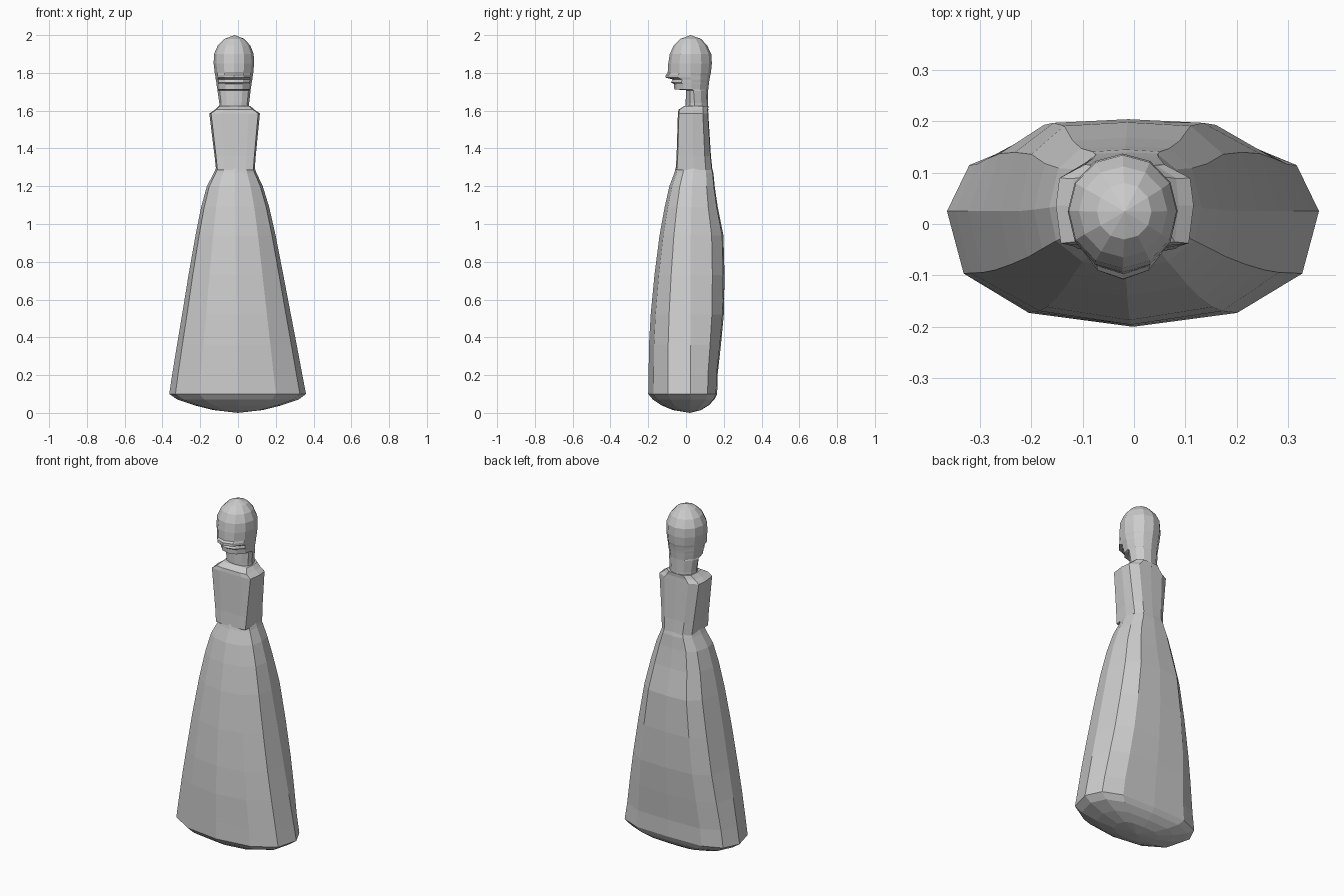
import bpy

# one plain grey for the whole figure
grey = bpy.data.materials.new("plain grey")
grey.diffuse_color = (0.6, 0.6, 0.6, 1)


def section(side):
    """Full 12-point unit outline from its right half, front centre to back centre."""
    return side + [(-x, y) for x, y in side[-2:0:-1]]


def loft(name, unit, rings, bottom=None, top=None):
    """Rings are (z, centre x, half width, y front, y mid, y back); tips are points."""
    verts, faces, n = [], [], len(unit)
    for z, cx, w, yf, ym, yb in rings:
        for ux, uy in unit:
            depth = yb - ym if uy > 0 else ym - yf
            verts.append((cx + ux * w, ym + uy * depth, z))
    for r in range(len(rings) - 1):
        for i in range(n):
            j = (i + 1) % n
            faces.append((r * n + i, r * n + j, (r + 1) * n + j, (r + 1) * n + i))
    last = (len(rings) - 1) * n
    if bottom:
        verts.append(bottom)
        faces += [((i + 1) % n, i, len(verts) - 1) for i in range(n)]
    else:
        faces.append(tuple(reversed(range(n))))
    if top:
        verts.append(top)
        faces += [(last + i, last + (i + 1) % n, len(verts) - 1) for i in range(n)]
    else:
        faces.append(tuple(last + i for i in range(n)))
    mesh = bpy.data.meshes.new(name)
    mesh.from_pydata(verts, [], faces)
    mesh.materials.append(grey)
    obj = bpy.data.objects.new(name, mesh)
    bpy.context.collection.objects.link(obj)
    return obj


# skirt: broad oval bell with a bulging back and a rounded underside
skirt = section([(0, -1), (0.56, -0.88), (0.91, -0.54), (1, 0),
                 (0.88, 0.64), (0.58, 0.96), (0, 1)])
loft("skirt", skirt, [
    (0.015, 0, 0.13, -0.07, 0.02, 0.08),
    (0.04, 0, 0.23, -0.13, 0.02, 0.12),
    (0.07, 0, 0.32, -0.175, 0.025, 0.15),
    (0.10, -0.002, 0.362, -0.20, 0.025, 0.165),
    (0.20, -0.004, 0.345, -0.198, 0.025, 0.167),
    (0.36, -0.006, 0.317, -0.196, 0.025, 0.185),
    (0.52, -0.008, 0.288, -0.187, 0.025, 0.20),
    (0.73, -0.011, 0.251, -0.167, 0.025, 0.204),
    (0.94, -0.013, 0.212, -0.14, 0.025, 0.198),
    (1.09, -0.015, 0.18, -0.113, 0.028, 0.168),
    (1.20, -0.017, 0.148, -0.088, 0.032, 0.152),
    (1.27, -0.015, 0.113, -0.062, 0.038, 0.145),
    (1.30, -0.014, 0.101, -0.054, 0.04, 0.137),
], bottom=(0, 0.02, 0))

# torso: boxy bodice widening to the shoulders
torso = section([(0, -1), (0.55, -1), (0.93, -0.93), (1, 0),
                 (0.95, 0.65), (0.58, 0.97), (0, 1)])
loft("torso", torso, [
    (1.285, -0.014, 0.102, -0.055, 0.04, 0.14),
    (1.36, -0.015, 0.109, -0.05, 0.038, 0.132),
    (1.585, -0.018, 0.134, -0.043, 0.036, 0.118),
    (1.605, -0.018, 0.105, -0.04, 0.036, 0.117),
    (1.625, -0.018, 0.083, -0.008, 0.04, 0.119),
])

# head and neck: rounded skull, nose ledge, lips, chin, set-back neck
head = section([(0, -1), (0.5, -0.87), (0.87, -0.5), (1, 0),
                (0.87, 0.5), (0.5, 0.87), (0, 1)])
loft("head", head, [
    (1.60, -0.02, 0.080, -0.002, 0.045, 0.118),
    (1.64, -0.02, 0.079, -0.002, 0.045, 0.117),
    (1.708, -0.021, 0.088, 0.0, 0.04, 0.117),
    (1.713, -0.021, 0.088, -0.062, 0.03, 0.118),
    (1.74, -0.021, 0.093, -0.063, 0.03, 0.121),
    (1.750, -0.021, 0.094, -0.080, 0.03, 0.122),
    (1.765, -0.021, 0.097, -0.070, 0.03, 0.124),
    (1.775, -0.021, 0.098, -0.108, 0.027, 0.126),
    (1.79, -0.021, 0.100, -0.107, 0.025, 0.129),
    (1.80, -0.021, 0.102, -0.097, 0.025, 0.132),
    (1.85, -0.022, 0.107, -0.094, 0.025, 0.137),
    (1.90, -0.022, 0.105, -0.086, 0.025, 0.134),
    (1.945, -0.021, 0.086, -0.065, 0.025, 0.112),
    (1.98, -0.019, 0.053, -0.030, 0.024, 0.080),
], top=(-0.018, 0.024, 2.0))
